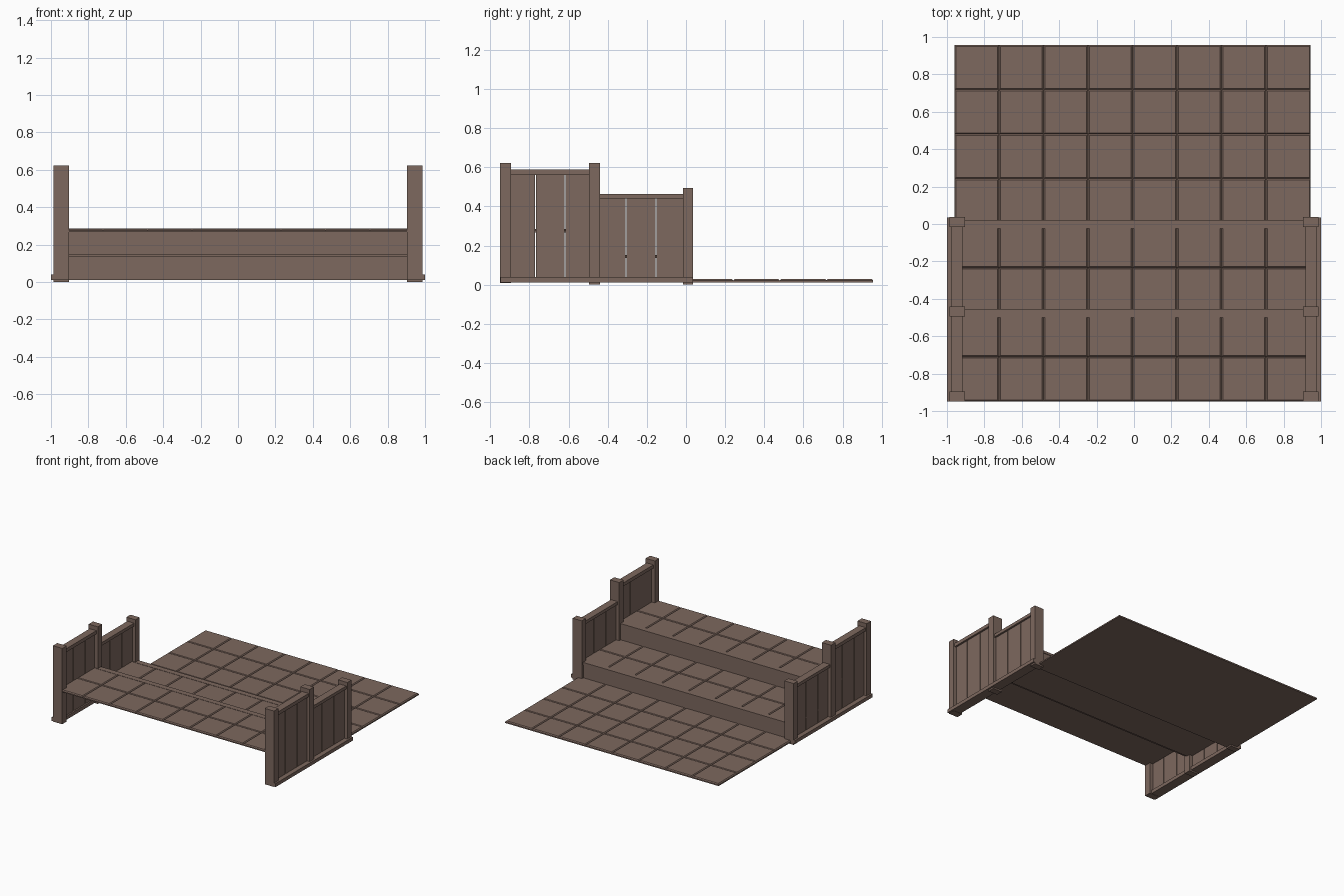
import bpy, bmesh
from mathutils import Vector

if "Cube" in bpy.data.objects:
    bpy.data.objects.remove(bpy.data.objects["Cube"])

brown = bpy.data.materials.new("brown_wood")
brown.diffuse_color = (0.205, 0.138, 0.112, 1)
brown.use_nodes = True
brown.node_tree.nodes["Principled BSDF"].inputs["Base Color"].default_value = brown.diffuse_color


def add_box(bm, x0, x1, y0, y1, z0, z1):
    verts = bmesh.ops.create_cube(bm, size=1)["verts"]
    for v in verts:
        v.co = Vector(((x0 + x1) / 2 + v.co.x * (x1 - x0),
                       (y0 + y1) / 2 + v.co.y * (y1 - y0),
                       (z0 + z1) / 2 + v.co.z * (z1 - z0)))
    return verts


def finish(bm, name):
    me = bpy.data.meshes.new(name)
    bm.to_mesh(me)
    bm.free()
    me.materials.append(brown)
    ob = bpy.data.objects.new(name, me)
    bpy.context.collection.objects.link(ob)
    return ob


def boxes(name, items):
    bm = bmesh.new()
    for b in items:
        add_box(bm, *b)
    return finish(bm, name)


# Tiled decks: square tiles with chamfered top edges forming the grooves
T = 0.238
X0, Y0 = -0.96, -0.948


def tiles(name, row0, row1, z0, z1):
    bm = bmesh.new()
    for r in range(row0, row1):
        for c in range(8):
            x, y = X0 + c * T, Y0 + r * T
            add_box(bm, x, x + T, y, y + T, z0, z1)
    top = [e for e in bm.edges if all(v.co.z > z1 - 1e-5 for v in e.verts)]
    bmesh.ops.bevel(bm, geom=top, offset=0.007, segments=1, affect='EDGES')
    return finish(bm, name)


tiles("upper_deck_tiles", 0, 2, 0.268, 0.284)
tiles("middle_deck_tiles", 2, 4, 0.137, 0.153)
tiles("lower_floor_tiles", 4, 8, 0.012, 0.029)

# Risers with a slim nosing board on top
for name, y, zb, zt in (("upper_riser", -0.455, 0.145, 0.286),
                        ("lower_riser", 0.022, 0.012, 0.155)):
    boxes(name, [(-0.915, 0.915, y - 0.038, y - 0.004, zb, zt - 0.02)])
    boxes(name + "_nosing", [(-0.915, 0.915, y - 0.045, y, zt - 0.02, zt)])

# Side fences, mirrored left and right
POSTS = [(-0.95, -0.895, 0.01, 0.622), (-0.495, -0.44, 0.0, 0.622),
         (-0.015, 0.037, 0.0, 0.495)]
BAYS = [(-0.9, -0.49, 0.56, 0.588, (-0.897, -0.77, -0.618, -0.493)),
        (-0.445, -0.012, 0.44, 0.465, (-0.442, -0.306, -0.153, -0.012))]


def span(s, a, b):
    return (a, b) if s > 0 else (-b, -a)


for s, side in ((1, "right"), (-1, "left")):
    boxes(side + "_fence_posts",
          [(*span(s, 0.904, 0.986), y0, y1, z0, z1) for y0, y1, z0, z1 in POSTS])
    boxes(side + "_fence_base_rail",
          [(*span(s, 0.92, 1.0), -0.949, 0.036, 0.012, 0.04)])
    boxes(side + "_fence_top_rails",
          [(*span(s, 0.918, 0.977), y0, y1, z0, z1) for y0, y1, z0, z1, _ in BAYS])
    planks = []
    for y0, y1, z0, z1, ys in BAYS:
        for a, b in zip(ys, ys[1:]):
            planks.append((*span(s, 0.932, 0.962), a + 0.003, b - 0.003, 0.038, z0 + 0.004))
    boxes(side + "_fence_planks", planks)
